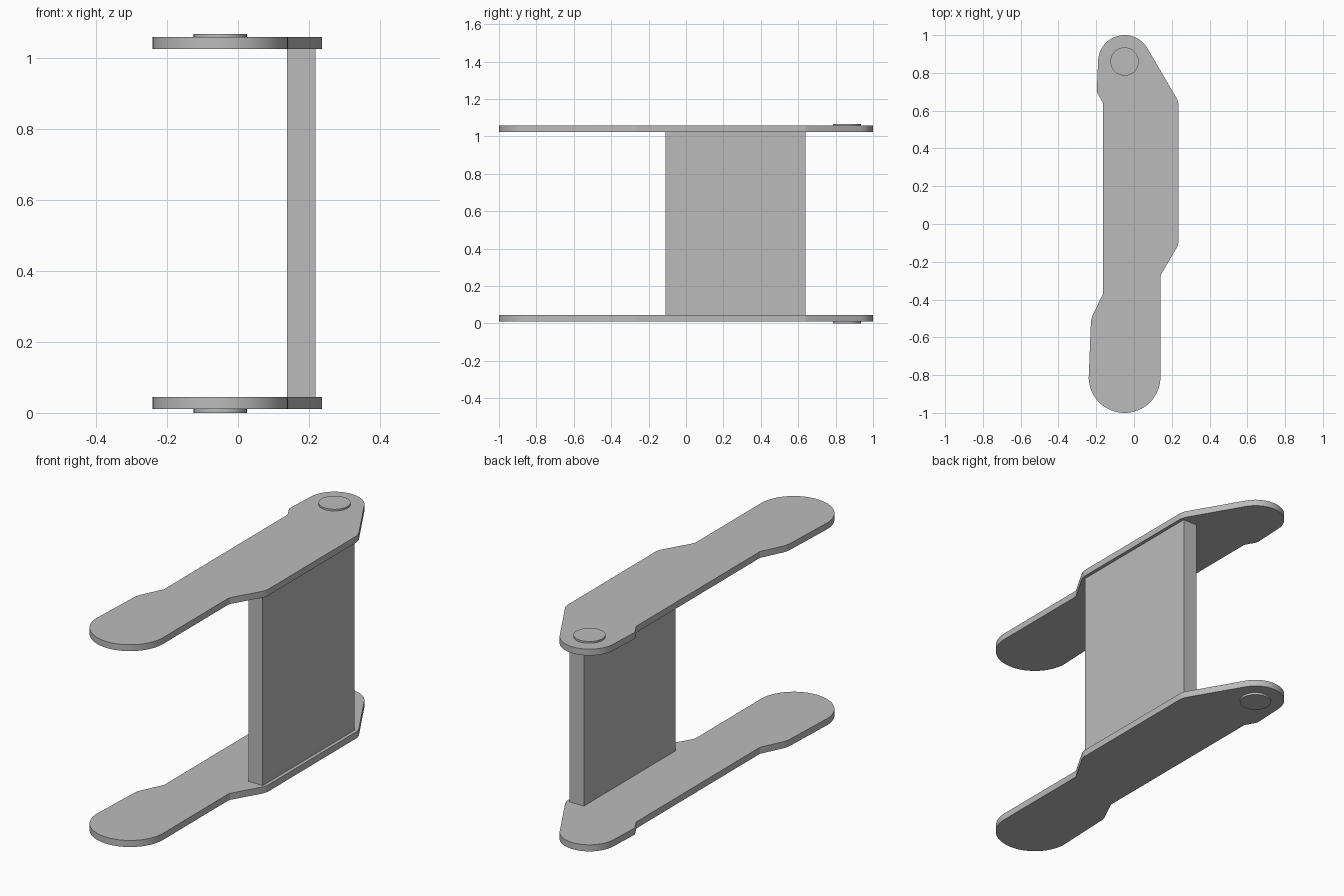
import bpy, bmesh
from math import cos, sin, radians
from mathutils import Matrix

cube = bpy.data.objects.get("Cube")
if cube:
    bpy.data.objects.remove(cube, do_unlink=True)

grey = bpy.data.materials.new("plain grey")
grey.use_nodes = True
colour = (0.5, 0.5, 0.5, 1)
grey.diffuse_color = colour
grey.node_tree.nodes["Principled BSDF"].inputs["Base Color"].default_value = colour


def finish(name, bm):
    """Turn a bmesh into a named object with crisp edges and smooth curves."""
    bmesh.ops.recalc_face_normals(bm, faces=bm.faces)
    mesh = bpy.data.meshes.new(name)
    bm.to_mesh(mesh)
    bm.free()
    mesh.materials.append(grey)
    obj = bpy.data.objects.new(name, mesh)
    bpy.context.collection.objects.link(obj)
    bpy.ops.object.select_all(action="DESELECT")
    obj.select_set(True)
    bpy.context.view_layer.objects.active = obj
    bpy.ops.object.shade_smooth_by_angle(angle=radians(15))


def arc(cx, cy, r, start, end, steps):
    angles = [radians(start + (end - start) * i / steps) for i in range(steps + 1)]
    return [(cx + r * cos(a), cy + r * sin(a)) for a in angles]


def extrude(name, outline, z0, z1):
    bm = bmesh.new()
    face = bm.faces.new([bm.verts.new((x, y, z0)) for x, y in outline])
    top = bmesh.ops.extrude_face_region(bm, geom=[face])["geom"]
    verts = [v for v in top if isinstance(v, bmesh.types.BMVert)]
    bmesh.ops.translate(bm, verts=verts, vec=(0, 0, z1 - z0))
    finish(name, bm)


# Arm outline, anticlockwise: front round, right side, back round, left side
outline = (
    arc(-0.05, -0.81, 0.19, 182, 360, 40)
    + [(0.14, -0.285), (0.143, -0.268), (0.229, -0.12), (0.236, -0.095),
       (0.236, 0.635), (0.229, 0.66)]
    + arc(-0.05, 0.86, 0.14, 30, 178, 32)
    + [(-0.197, 0.705), (-0.194, 0.693), (-0.164, 0.64), (-0.164, -0.37),
       (-0.222, -0.49), (-0.228, -0.515)]
)

# Two identical arm plates, each with a pivot boss on its outer face
for side, z0, z1, b0, b1 in (("lower", 0.011, 0.045, 0, 0.011),
                             ("upper", 1.024, 1.057, 1.057, 1.066)):
    extrude(side + "_arm_plate", outline, z0, z1)
    extrude(side + "_pivot_boss", arc(-0.05, 0.86, 0.075, 0, 350, 35), b0, b1)

# Upright web joining the plates
bm = bmesh.new()
bmesh.ops.create_cube(bm, size=1, matrix=Matrix.Translation((0.178, 0.264, 0.5345))
                      @ Matrix.Diagonal((0.081, 0.748, 0.979, 1)))
finish("upright_web", bm)
